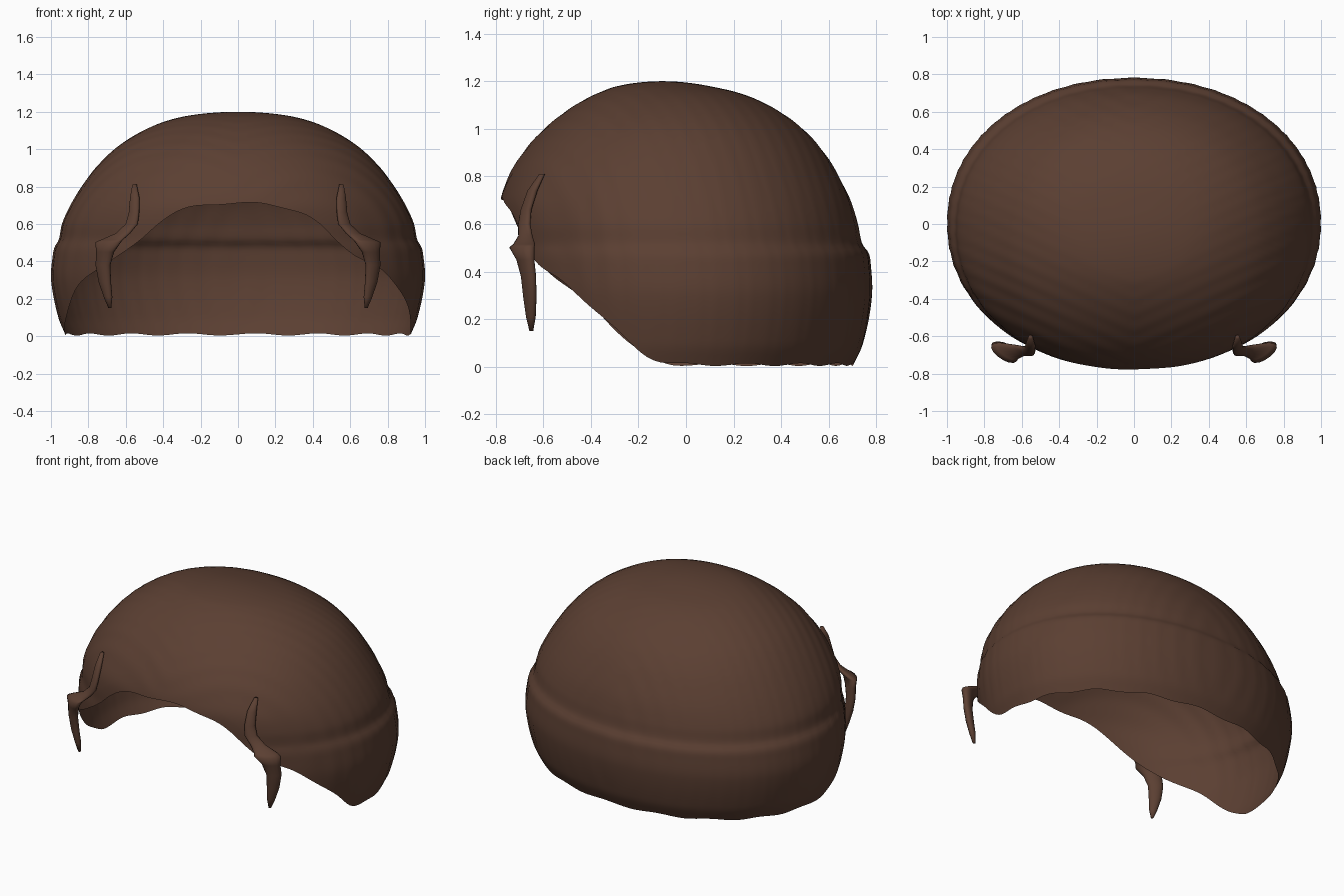
import bpy, bmesh, math
from mathutils import Vector

if "Cube" in bpy.data.objects:
    bpy.data.objects.remove(bpy.data.objects["Cube"])

brown = bpy.data.materials.new("dark brown hair")
brown.diffuse_color = (0.105, 0.050, 0.032, 1)
brown.use_nodes = True
brown.node_tree.nodes["Principled BSDF"].inputs["Base Color"].default_value = brown.diffuse_color

TOP = 1.2
# height, half width, front y, back y
PROFILE = [(0.0, .92, -.74, .70), (.1, .96, -.75, .745), (.3, .998, -.77, .78),
           (.44, .988, -.78, .774), (.48, .978, -.78, .766), (.515, .957, -.78, .742),
           (.6, .94, -.785, .722), (.7, .895, -.78, .69), (.8, .835, -.745, .642),
           (.9, .76, -.685, .58), (1.0, .66, -.595, .49), (1.1, .505, -.465, .345),
           (1.15, .385, -.37, .225), (1.18, .26, -.285, .095), (1.2, 0, -.1, -.1)]
# y, height of the lower hem
HEM = [(-.79, .72), (-.74, .655), (-.69, .55), (-.63, .44), (-.5, .335), (-.4, .25),
       (-.3, .155), (-.2, .065), (-.1, .012), (0, .004), (.8, .004)]


def interpolate(keys, values, k):
    """Cubic interpolation with local slopes."""
    n = len(keys)
    k = min(max(k, keys[0]), keys[-1])
    i = 0
    while i < n - 2 and k > keys[i + 1]:
        i += 1

    def slope(j):
        a, b = max(j - 1, 0), min(j + 1, n - 1)
        return (values[b] - values[a]) / (keys[b] - keys[a])
    h = keys[i + 1] - keys[i]
    t = (k - keys[i]) / h
    return ((2*t**3 - 3*t*t + 1) * values[i] + (t**3 - 2*t*t + t) * h * slope(i)
            + (3*t*t - 2*t**3) * values[i + 1] + (t**3 - t*t) * h * slope(i + 1))


DEPTHS = [math.sqrt(TOP - p[0]) for p in reversed(PROFILE)]
COLUMNS = [[p[c] for p in reversed(PROFILE)] for c in (1, 2, 3)]


def section(z):
    d = math.sqrt(max(TOP - z, 0))
    return [interpolate(DEPTHS, col, d) for col in COLUMNS]


def rounded(v):
    return math.copysign(abs(v) ** (2 / 2.1), v)


def place(angle, sec):
    """Point on one horizontal section, angle 0 faces the front."""
    w, front, back = sec
    return (w * rounded(math.sin(angle)),
            (front + back) / 2 - (back - front) / 2 * rounded(math.cos(angle)))


def hem_height(angle):
    z = .3
    for _ in range(25):
        y = place(angle, section(z))[1]
        z = .5 * z + .5 * interpolate([p[0] for p in HEM], [p[1] for p in HEM], y)
    return max(z, 0) + .006 * (1 + math.sin(17 * angle))


def finish(name, bm):
    bmesh.ops.recalc_face_normals(bm, faces=bm.faces)
    mesh = bpy.data.meshes.new(name)
    bm.to_mesh(mesh)
    bm.free()
    mesh.materials.append(brown)
    mesh.shade_smooth()
    obj = bpy.data.objects.new(name, mesh)
    bpy.context.collection.objects.link(obj)
    return obj


def skin(bm, rings):
    for a, b in zip(rings, rings[1:]):
        for i in range(len(a)):
            j = (i + 1) % len(a)
            bm.faces.new((a[i], a[j], b[j], b[i]))


# Hair cap: open shell from the hem to the crown, with fine combed ripples
SEGMENTS, ROWS = 160, 110
bm = bmesh.new()
angles = [2 * math.pi * i / SEGMENTS for i in range(SEGMENTS)]
hems = [math.sqrt(TOP - hem_height(a)) for a in angles]
rings = []
for r in range(ROWS):
    ring = []
    for a, hem in zip(angles, hems):
        z = TOP - (hem * (1 - r / ROWS)) ** 2
        x, y = place(a, section(z))
        fade = min(1, r / 8) * min(1, (ROWS - r) / 25)
        ripple = 1 + .0022 * fade * math.sin(75 * (y - .45 * abs(x)))
        ring.append(bm.verts.new((x * ripple, y * ripple, z)))
    rings.append(ring)
skin(bm, rings)
crown = bm.verts.new((0, -.1, TOP))
for i in range(SEGMENTS):
    bm.faces.new((rings[-1][i], rings[-1][(i + 1) % SEGMENTS], crown))
finish("hair_cap", bm)

# Front locks: x, y, z, half width, half thickness
LOCK = [(.553, -.605, .81, .012, .012), (.552, -.645, .74, .028, .018),
        (.556, -.672, .66, .032, .018), (.568, -.68, .60, .038, .018),
        (.615, -.675, .55, .045, .02), (.675, -.68, .515, .07, .03),
        (.695, -.69, .502, .08, .035), (.71, -.675, .45, .055, .028),
        (.722, -.662, .38, .045, .025), (.712, -.656, .29, .037, .023),
        (.695, -.652, .21, .025, .018), (.685, -.65, .15, .008, .008)]


def lock(name, side):
    bm = bmesh.new()
    along = Vector((.83, .56, 0))
    across = Vector((-.56, .83, 0))
    rings = []
    for x, y, z, w, t in LOCK:
        ring = []
        for i in range(14):
            a = 2 * math.pi * i / 14
            p = Vector((x, y, z)) + along * w * math.cos(a) + across * t * math.sin(a)
            ring.append(bm.verts.new((p.x * side, p.y, p.z)))
        rings.append(ring)
    skin(bm, rings)
    bm.faces.new(rings[0])
    bm.faces.new(rings[-1])
    finish(name, bm)


lock("left_front_lock", -1)
lock("right_front_lock", 1)
